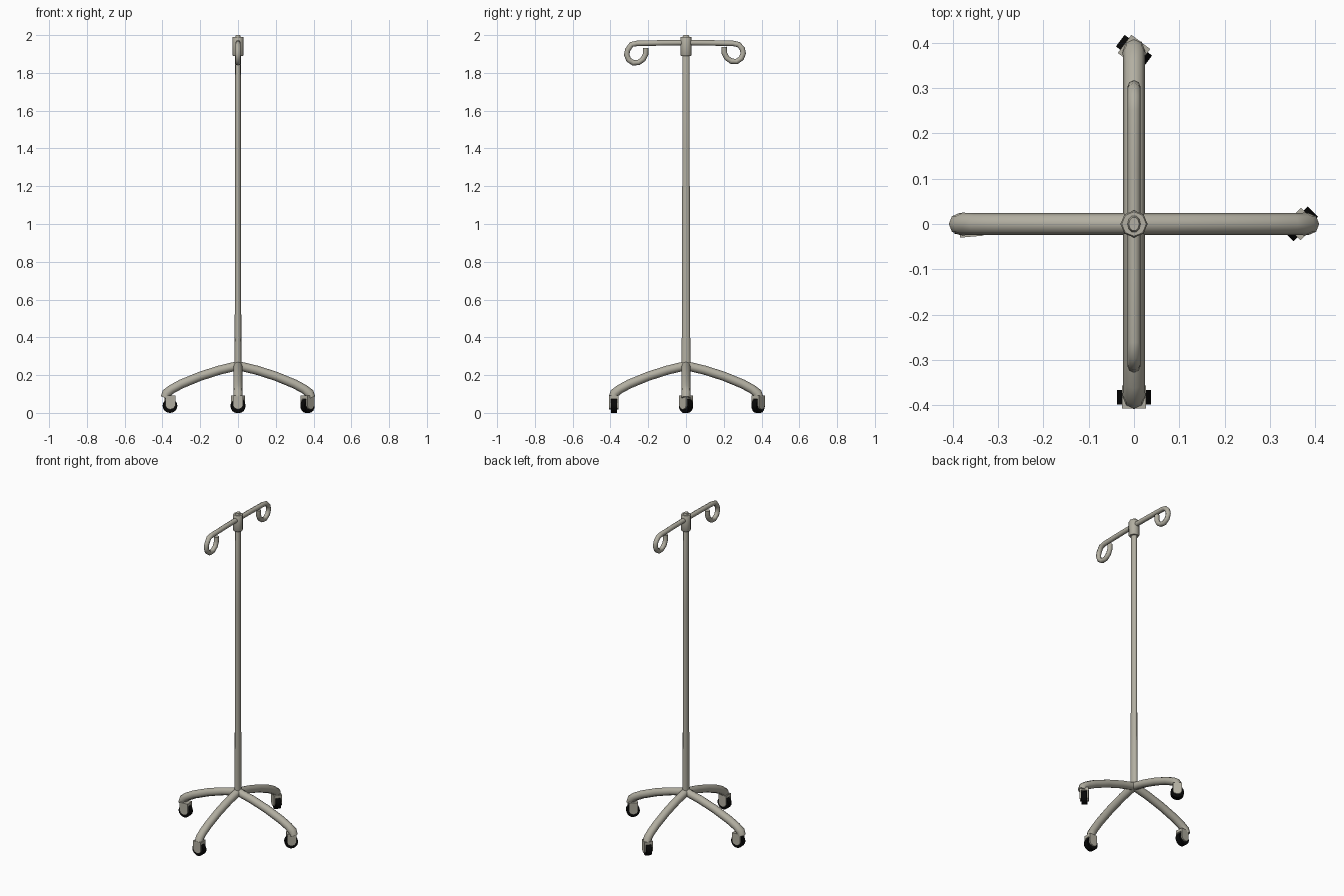
import bpy, bmesh, math
from mathutils import Vector, Matrix

if "Cube" in bpy.data.objects:
    bpy.data.objects.remove(bpy.data.objects["Cube"])


def material(name, colour):
    mat = bpy.data.materials.new(name)
    mat.diffuse_color = (*colour, 1)
    mat.use_nodes = True
    mat.node_tree.nodes["Principled BSDF"].inputs["Base Color"].default_value = mat.diffuse_color
    return mat


black = material("rubber", (.002, .002, .002))
steel = material("warm_grey_steel", (.45, .43, .36))


def finish(bm, name, mat=steel, angle=40):
    bmesh.ops.recalc_face_normals(bm, faces=bm.faces)
    me = bpy.data.meshes.new(name)
    bm.to_mesh(me)
    bm.free()
    ob = bpy.data.objects.new(name, me)
    bpy.context.collection.objects.link(ob)
    me.materials.append(mat)
    bpy.ops.object.select_all(action='DESELECT')
    bpy.context.view_layer.objects.active = ob
    ob.select_set(True)
    bpy.ops.object.shade_smooth_by_angle(angle=math.radians(angle))
    return ob


def tube(name, path, radii, sides=8, angle=50):
    """Sweep a ring along a path in the (y, z) plane."""
    pts = [Vector((0, y, z)) for y, z in path]
    side = Vector((1, 0, 0))
    bm = bmesh.new()
    rings = []
    for i, p in enumerate(pts):
        t = (pts[min(i + 1, len(pts) - 1)] - pts[max(i - 1, 0)]).normalized()
        up = t.cross(side)
        rings.append([bm.verts.new(p + radii[i] * (side * math.cos(a) + up * math.sin(a)))
                      for a in (2 * math.pi * k / sides for k in range(sides))])
    for a, b in zip(rings, rings[1:]):
        for k in range(sides):
            bm.faces.new((a[k], a[(k + 1) % sides], b[(k + 1) % sides], b[k]))
    bm.faces.new(rings[0])
    bm.faces.new(rings[-1])
    return finish(bm, name, angle=angle)


def prism(bm, profile, y0, y1):
    """Extrude an (x, z) profile along y."""
    a = [bm.verts.new((x, y0, z)) for x, z in profile]
    b = [bm.verts.new((x, y1, z)) for x, z in profile]
    bm.faces.new(a)
    bm.faces.new(b)
    n = len(a)
    for i in range(n):
        bm.faces.new((a[i], a[(i + 1) % n], b[(i + 1) % n], b[i]))


# Flattened, slightly tapered pole with a rounded tip
pole = tube("pole", [(0, .23), (0, .6), (0, 1.4), (0, 1.99), (0, 2.0)],
            [.025, .022, .0205, .019, .015], 10)
pole.scale.x = 0.76

# Collar holding the hanger bar
tube("collar", [(0, 1.89), (0, 1.895), (0, 1.985), (0, 1.99)], [.027, .030, .030, .027], 8, 50)

# Hanger bar ending in two curled hooks
hook = [(.12, 1.959), (.25, 1.956), (.278, 1.950), (.298, 1.928), (.303, 1.903), (.293, 1.877),
        (.268, 1.860), (.240, 1.862), (.215, 1.880), (.203, 1.905), (.202, 1.938)]
left = [(-y - .011 if y > .2 else -y, z - (.007 if z < 1.94 else 0)) for y, z in hook]
path = left[::-1] + [(0, 1.960)] + hook
tube("hanger_bar", path, [.0145] * len(path), 8)

# Four curved legs
leg = [(0, .25), (.1, .226), (.2, .194), (.3, .153), (.35, .126), (.378, .105), (.386, .08)]
for i, name in enumerate(("back", "left", "front", "right")):
    ob = tube(name + "_leg", leg, [.024] * 5 + [.025, .024], 8)
    ob.rotation_euler.z = i * math.pi / 2

# Casters: wheel between two fork cheeks, each swivelled differently
casters = {"front": (0, -.382, 0), "back": (0, .382, -37),
           "right": (.368, 0, 45), "left": (-.36, -.003, 5)}
for name, (x, y, deg) in casters.items():
    place = Matrix.Translation((x, y, 0)) @ Matrix.Rotation(math.radians(deg), 4, 'Z')

    bm = bmesh.new()
    rim = [(.038 * math.cos(a), .038 + .038 * math.sin(a))
           for a in (2 * math.pi * k / 16 for k in range(16))]
    prism(bm, rim, -.016, .016)
    finish(bm, name + "_wheel", black).matrix_world = place

    bm = bmesh.new()
    cheek = [(-.026, .092), (-.026, .038), (-.018, .024), (0, .018),
             (.018, .024), (.026, .038), (.026, .092)]
    prism(bm, cheek, -.025, -.016)
    prism(bm, cheek, .016, .025)
    prism(bm, [(-.026, .074), (.026, .074), (.026, .092), (-.026, .092)], -.016, .016)
    finish(bm, name + "_fork", angle=30).matrix_world = place
